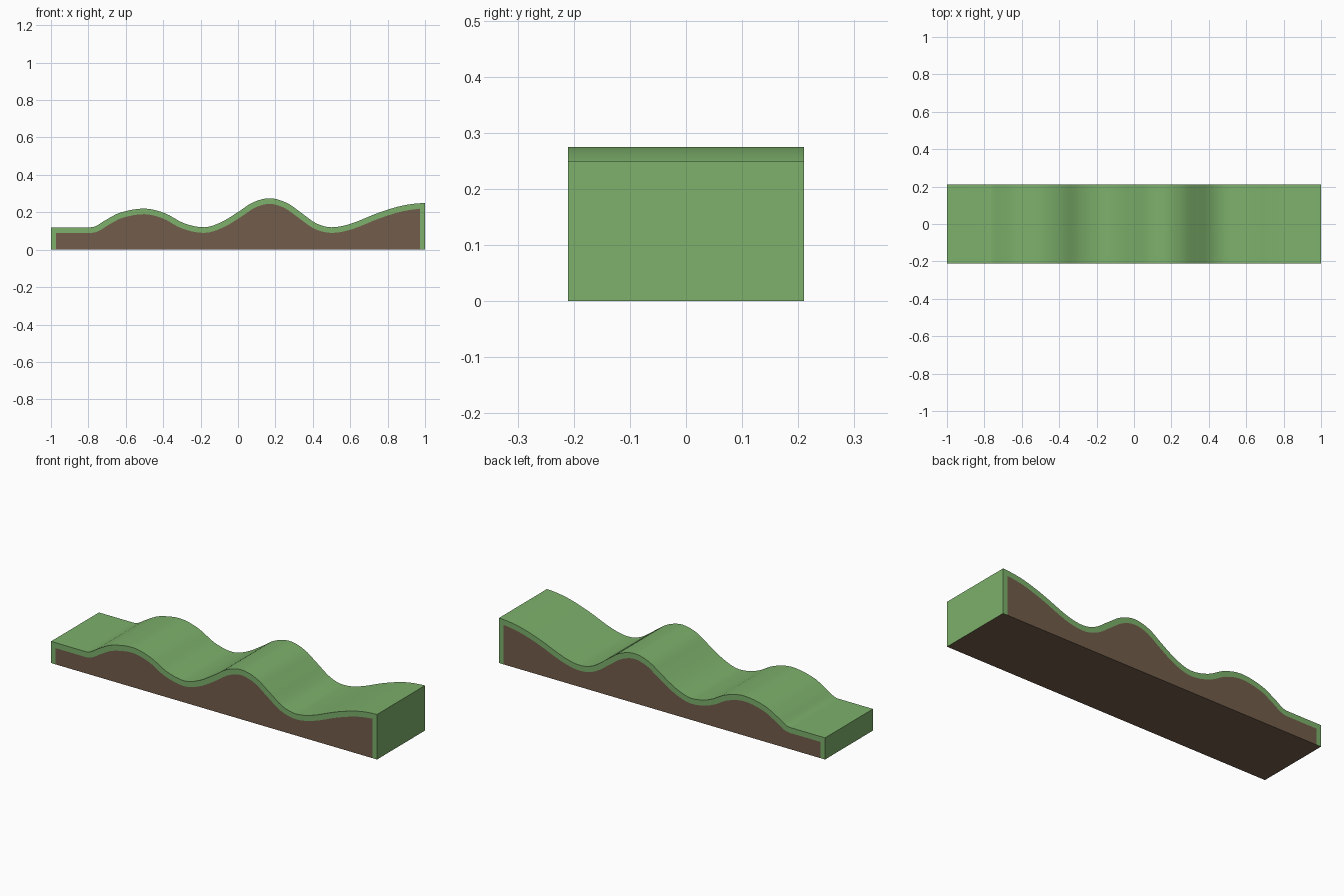
import bpy, bmesh
from mathutils import Vector

if "Cube" in bpy.data.objects:
    bpy.data.objects.remove(bpy.data.objects["Cube"])

HALF_Y, EDGE, TURF = 0.21, 0.973, 0.03


def material(name, rgb):
    m = bpy.data.materials.new(name)
    m.diffuse_color = (*rgb, 1)
    m.use_nodes = True
    m.node_tree.nodes["Principled BSDF"].inputs["Base Color"].default_value = m.diffuse_color
    return m


# Key points of the hill line (x, z)
keys = [(-1, .12), (-.79, .12), (-.76, .126), (-.71, .157), (-.63, .198), (-.5, .22),
        (-.39, .195), (-.29, .142), (-.18, .12), (-.09, .147), (0, .201), (.08, .253), (.17, .275),
        (.26, .251), (.34, .196), (.42, .140), (.5, .12), (.6, .138), (.75, .197),
        (.88, .236), (1, .25)]


def slope(i):
    if i in (0, 1, len(keys) - 1):
        return 0.04 if i > 1 else 0
    (xa, za), (xb, zb) = keys[i - 1], keys[i + 1]
    return (zb - za) / (xb - xa)


# Smooth cubic line through the key points
outer = [Vector(keys[0])]
for i in range(1, len(keys) - 1):
    (xa, za), (xb, zb) = keys[i], keys[i + 1]
    h, ma, mb, steps = xb - xa, slope(i), slope(i + 1), 4
    for k in range(steps):
        t = k / steps
        z = ((2*t**3 - 3*t**2 + 1) * za + (t**3 - 2*t**2 + t) * h * ma
             + (3*t**2 - 2*t**3) * zb + (t**3 - t**2) * h * mb)
        outer.append(Vector((xa + h * t, z)))
outer.append(Vector(keys[-1]))

# Soil line: the hill line moved inwards by the turf thickness
inner = []
for i, p in enumerate(outer):
    d = (outer[min(i + 1, len(outer) - 1)] - outer[max(i - 1, 0)]).normalized()
    inner.append(p + TURF * Vector((d.y, -d.x)))
inner[0].x, inner[-1].x = -EDGE, EDGE
inner[-2].x = min(inner[-2].x, EDGE - .004)

outer = [Vector((-1, 0))] + outer + [Vector((1, 0))]
inner = [Vector((-EDGE, 0))] + inner + [Vector((EDGE, 0))]

# Ground block: turf on top and ends, bordered soil on the long sides
bm = bmesh.new()
rings = []
for y in (-HALF_Y, HALF_Y):
    o = [bm.verts.new((p.x, y, p.y)) for p in outer]
    s = [bm.verts.new((p.x, y, p.y)) for p in inner]
    for i in range(len(o) - 1):
        bm.faces.new((o[i], o[i + 1], s[i + 1], s[i]))
    bm.faces.new(s).material_index = 1
    rings.append((o, s))
(fo, fs), (bo, bs) = rings
for i in range(len(fo) - 1):
    bm.faces.new((fo[i], fo[i + 1], bo[i + 1], bo[i]))
# Underside
bm.faces.new((fo[0], fs[0], fs[-1], fo[-1], bo[-1], bs[-1], bs[0], bo[0])).material_index = 1
bmesh.ops.recalc_face_normals(bm, faces=bm.faces)

mesh = bpy.data.meshes.new("hilly_ground")
bm.to_mesh(mesh)
bm.free()
mesh.materials.append(material("grass green", (.205, .437, .148)))
mesh.materials.append(material("soil brown", (.171, .109, .070)))
ob = bpy.data.objects.new("hilly_ground", mesh)
bpy.context.collection.objects.link(ob)
bpy.context.view_layer.objects.active = ob
ob.select_set(True)
bpy.ops.object.shade_smooth_by_angle(angle=0.6)
